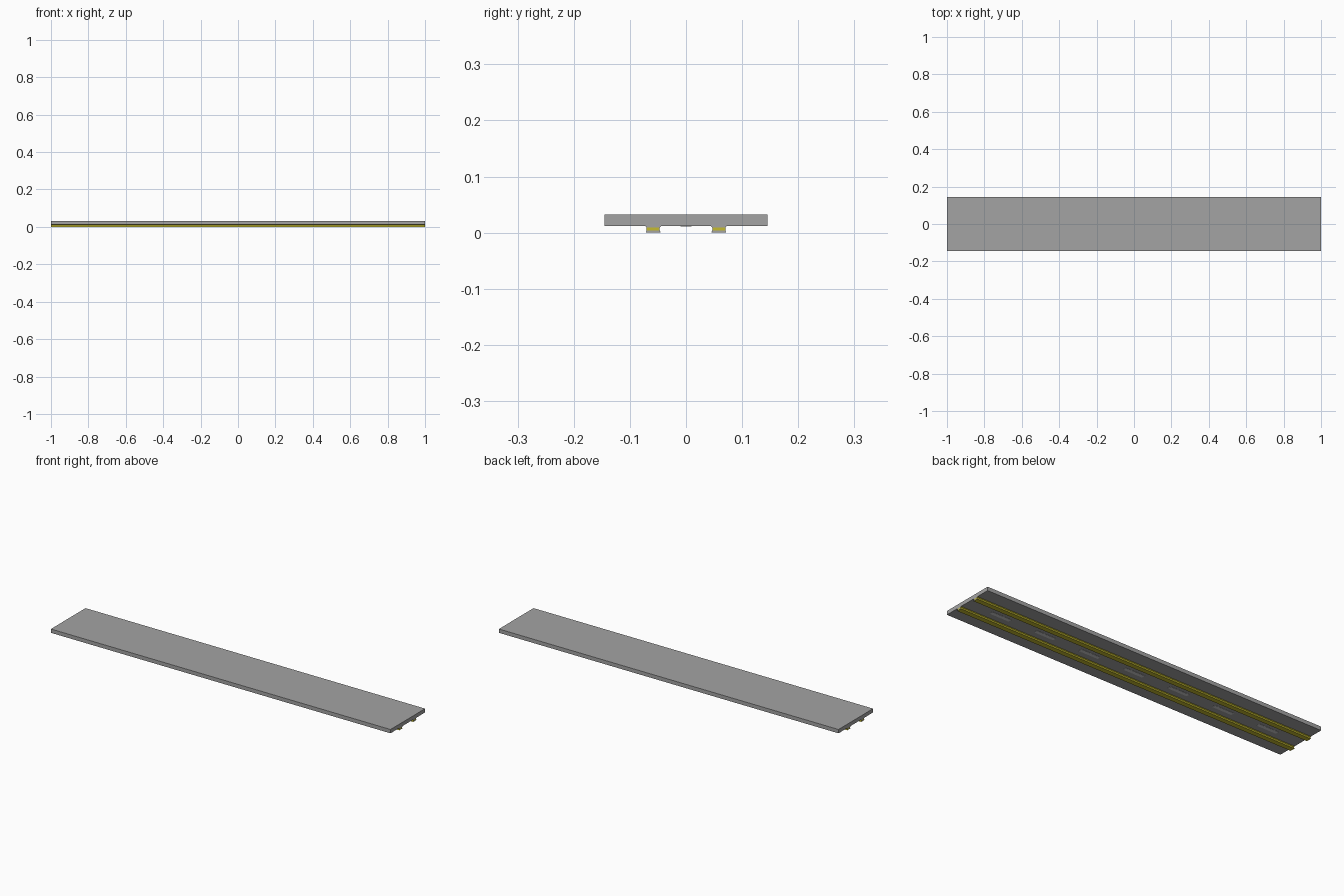
import bpy, bmesh

if "Cube" in bpy.data.objects:
    bpy.data.objects.remove(bpy.data.objects["Cube"])


def material(name, rgb):
    m = bpy.data.materials.new(name)
    m.diffuse_color = (*rgb, 1)
    m.use_nodes = True
    m.node_tree.nodes["Principled BSDF"].inputs["Base Color"].default_value = m.diffuse_color
    return m


grey = material("concrete grey", (0.37, 0.37, 0.37))
yellow = material("rail yellow", (0.56, 0.5, 0.03))
light = material("light grey", (0.62, 0.62, 0.62))


def box(name, lo, hi, mat):
    bm = bmesh.new()
    bmesh.ops.create_cube(bm, size=1)
    for v in bm.verts:
        v.co = [(a + b) / 2 + c * (b - a) for a, b, c in zip(lo, hi, v.co)]
    return finish(name, bm, [mat])


def finish(name, bm, mats):
    bmesh.ops.recalc_face_normals(bm, faces=bm.faces)
    me = bpy.data.meshes.new(name)
    bm.to_mesh(me)
    bm.free()
    for m in mats:
        me.materials.append(m)
    ob = bpy.data.objects.new(name, me)
    bpy.context.collection.objects.link(ob)
    return ob


# Rail cross-section: (half width, height), waisted between two flanges
PROFILE = [(0.0135, 0.0), (0.0115, 0.004), (0.0115, 0.009), (0.0150, 0.0125)]


def rail(name, y):
    bm = bmesh.new()
    rows = [[[bm.verts.new((x, y + s * w, z)) for s in (-1, 1)]
             for w, z in PROFILE] for x in (-1, 1)]
    a, b = rows
    last = len(PROFILE) - 1
    for i in range(last):
        for s in (0, 1):  # long yellow sides
            bm.faces.new((a[i][s], b[i][s], b[i + 1][s], a[i + 1][s])).material_index = 1
        for r in rows:    # ends: grey with a yellow middle band
            f = bm.faces.new((r[i][0], r[i][1], r[i + 1][1], r[i + 1][0]))
            f.material_index = 1 if i == 1 else 0
    for i in (0, last):
        bm.faces.new((a[i][0], a[i][1], b[i][1], b[i][0])).material_index = 1
    return finish(name, bm, [grey, yellow])


# Main slab
box("deck_slab", (-1, -0.1455, 0.0122), (1, 0.1455, 0.0325), grey)

# Two running rails below
rail("rail_front", -0.0585)
rail("rail_back", 0.0585)

# Row of small plates along the underside centre line
for i in range(-3, 4):
    x = i * 0.267
    box(f"centre_plate_{i + 4}", (x - 0.057, -0.010, 0.0112), (x + 0.057, 0.010, 0.013), light)
